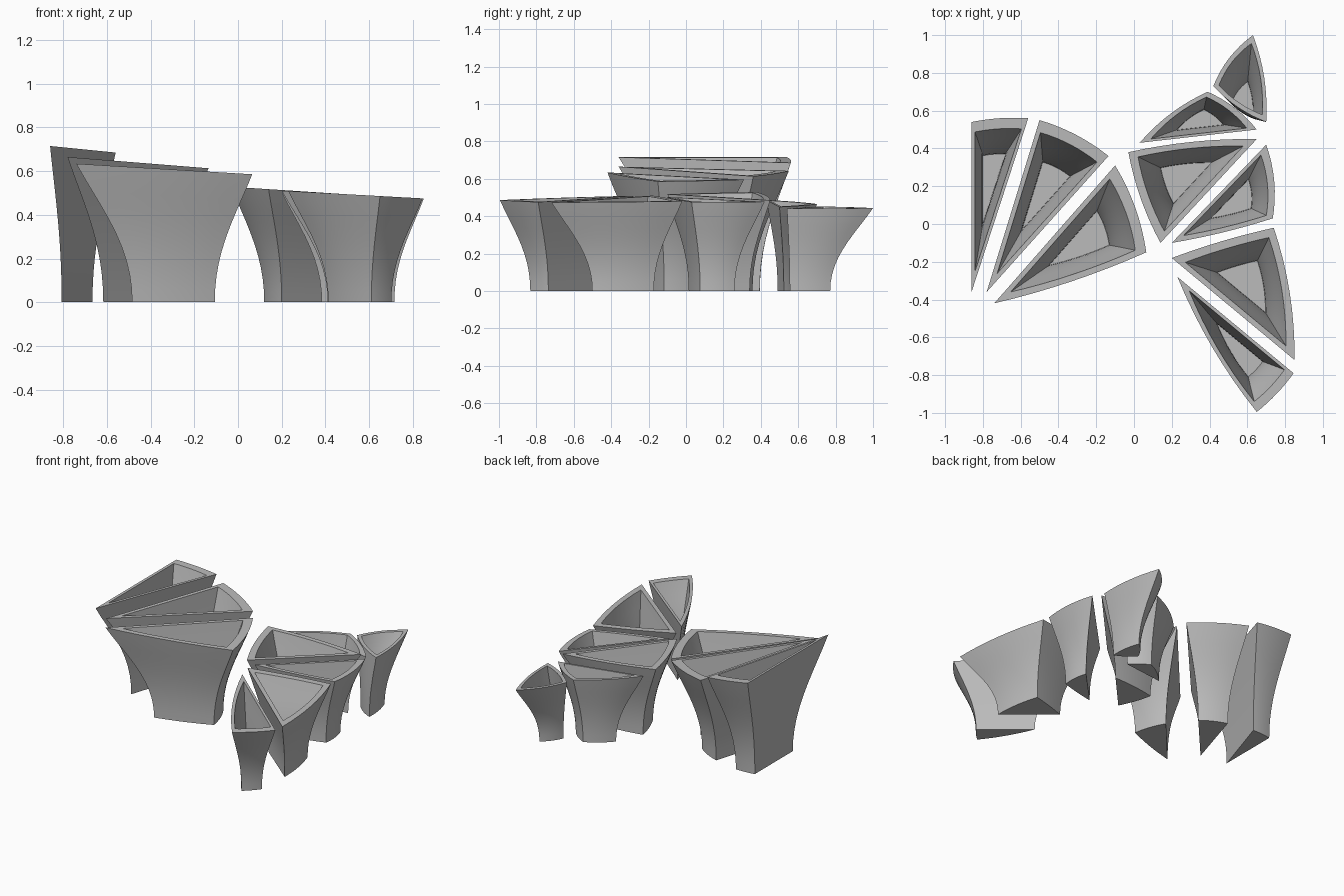
import bpy
import bmesh
from mathutils import Vector

cube = bpy.data.objects.get("Cube")
if cube:
    bpy.data.objects.remove(cube, do_unlink=True)

stone = bpy.data.materials.new("stone_grey")
stone.use_nodes = True
GREY = (0.5, 0.5, 0.5, 1)
stone.diffuse_color = GREY
stone.node_tree.nodes["Principled BSDF"].inputs["Base Color"].default_value = GREY

SEGS, ROWS = 8, 10      # points per side, rows up the wall
FOOT = 0.47             # foot size relative to the rim
HOLLOW = 0.82           # opening size relative to the outside
FLOOR = 0.12            # floor level as a share of the height


def outline(corners, bows):
    """Triangle whose sides bulge outward by the given amounts."""
    pts = []
    for i, bow in enumerate(bows):
        a, b = corners[i], corners[(i + 1) % 3]
        d = (b - a).normalized()
        out = Vector((d.y, -d.x))
        for k in range(SEGS):
            u = k / SEGS
            pts.append(a.lerp(b, u) + out * bow * 4 * u * (1 - u))
    return pts


def planter(name, corners, bows, height, slope, shift=(0, 0)):
    """Hollow flaring triangular vessel with a tilted rim."""
    corners = [Vector(c) for c in corners]
    centre = sum(corners, Vector((0, 0))) / 3
    shape = outline(corners, bows)
    bm = bmesh.new()

    def ring(t, size):
        flare = t * t * (1 + 0.7 * t * (1 - t))
        scale = (FOOT + (1 - FOOT) * flare) * size
        mid = centre + Vector(shift) * (1 - flare)
        verts = []
        for p in shape:
            off = (p - centre) * size
            xy = mid + (p - centre) * scale
            verts.append(bm.verts.new((xy.x, xy.y, t * (height + slope * off.x))))
        return verts

    # outer wall upward, then inner wall down to the floor
    rings = [ring(i / ROWS, 1) for i in range(ROWS + 1)]
    rings += [ring(1 - (1 - FLOOR) * i / ROWS, HOLLOW) for i in range(ROWS + 1)]
    for low, high in zip(rings, rings[1:]):
        for i in range(len(low)):
            j = (i + 1) % len(low)
            bm.faces.new((low[i], low[j], high[j], high[i]))
    bm.faces.new(rings[0][::-1])
    bm.faces.new(rings[-1])
    bmesh.ops.recalc_face_normals(bm, faces=bm.faces[:])

    mesh = bpy.data.meshes.new(name)
    bm.to_mesh(mesh)
    bm.free()
    mesh.materials.append(stone)
    obj = bpy.data.objects.new(name, mesh)
    bpy.context.collection.objects.link(obj)
    bpy.ops.object.select_all(action="DESELECT")
    obj.select_set(True)
    bpy.context.view_layer.objects.active = obj
    bpy.ops.object.shade_smooth_by_angle()


# tall fan of three on the right-hand side
planter("tall_planter_outer", [(-.86, -.36), (-.56, .56), (-.86, .54)],
        (0, .01, 0), .705, -.1)
planter("tall_planter_middle", [(-.78, -.36), (-.135, .36), (-.50, .55)],
        (0, .02, 0), .64, -.08)
planter("tall_planter_inner", [(-.74, -.42), (.065, -.15), (-.10, .31)],
        (.02, .025, 0), .605, -.06)

# low chain of six on the left-hand side, back to front
planter("low_planter_back", [(.42, .73), (.70, .54), (.63, 1.0)],
        (.02, .025, .025), .445, -.04, (0, -.1))
planter("low_planter_back_small", [(.03, .43), (.65, .50), (.39, .70)],
        (0, .02, .025), .467, -.06)
planter("low_planter_centre", [(.14, -.10), (.65, .45), (-.03, .38)],
        (0, .02, .02), .51, -.065)
planter("low_planter_side", [(.20, -.10), (.735, .03), (.70, .42)],
        (.01, .025, 0), .485, -.05)
planter("low_planter_front_large", [(.20, -.18), (.85, -.72), (.74, -.02)],
        (0, .03, .01), .488, -.055)
planter("low_planter_front", [(.23, -.28), (.65, -.995), (.845, -.79)],
        (.03, .01, 0), .49, -.055)
